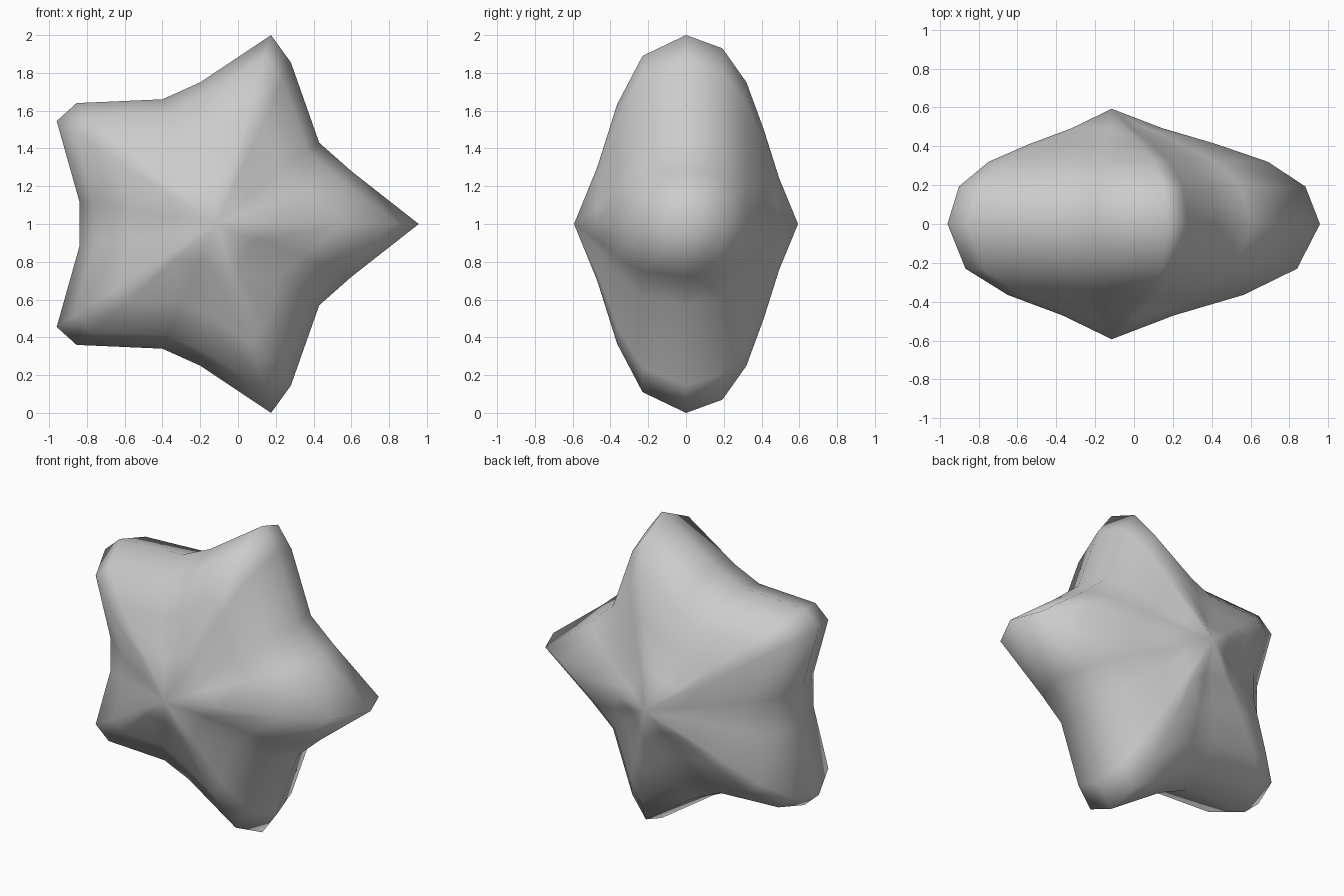
import bpy, bmesh

if "Cube" in bpy.data.objects:
    bpy.data.objects.remove(bpy.data.objects["Cube"])

CX, CZ, POLE = -0.115, 1.0, 0.593

# Upper half of the star outline (x, z), mirrored below z = 1
upper = [(0.6, 1.28), (0.43, 1.43), (0.28, 1.855), (0.175, 2.0), (-0.2, 1.75),
         (-0.4, 1.66), (-0.855, 1.64), (-0.96, 1.545), (-0.84, 1.12)]
outline = [(0.957, 1.0)] + upper + [(x, 2 - z) for x, z in reversed(upper)]

# Puffed profile from front to back: (y, outline scale)
rings = [(-0.47, 0.30), (-0.365, 0.633), (-0.23, 0.89), (0.0, 1.0),
         (0.193, 0.93), (0.32, 0.75), (0.412, 0.5), (0.493, 0.243)]

bm = bmesh.new()
loops = [[bm.verts.new((CX + (x - CX) * s, y, CZ + (z - CZ) * s)) for x, z in outline]
         for y, s in rings]
front = bm.verts.new((CX, -POLE, CZ))
back = bm.verts.new((CX, POLE, CZ))
n = len(outline)
for i in range(n):
    j = (i + 1) % n
    for a, b in zip(loops, loops[1:]):
        bm.faces.new((a[i], b[i], b[j], a[j]))
    bm.faces.new((front, loops[0][i], loops[0][j]))
    bm.faces.new((back, loops[-1][j], loops[-1][i]))
bmesh.ops.recalc_face_normals(bm, faces=bm.faces)
for f in bm.faces:
    f.smooth = True

# Star body
mesh = bpy.data.meshes.new("puffy_star")
bm.to_mesh(mesh)
bm.free()
star = bpy.data.objects.new("puffy_star", mesh)
bpy.context.collection.objects.link(star)
